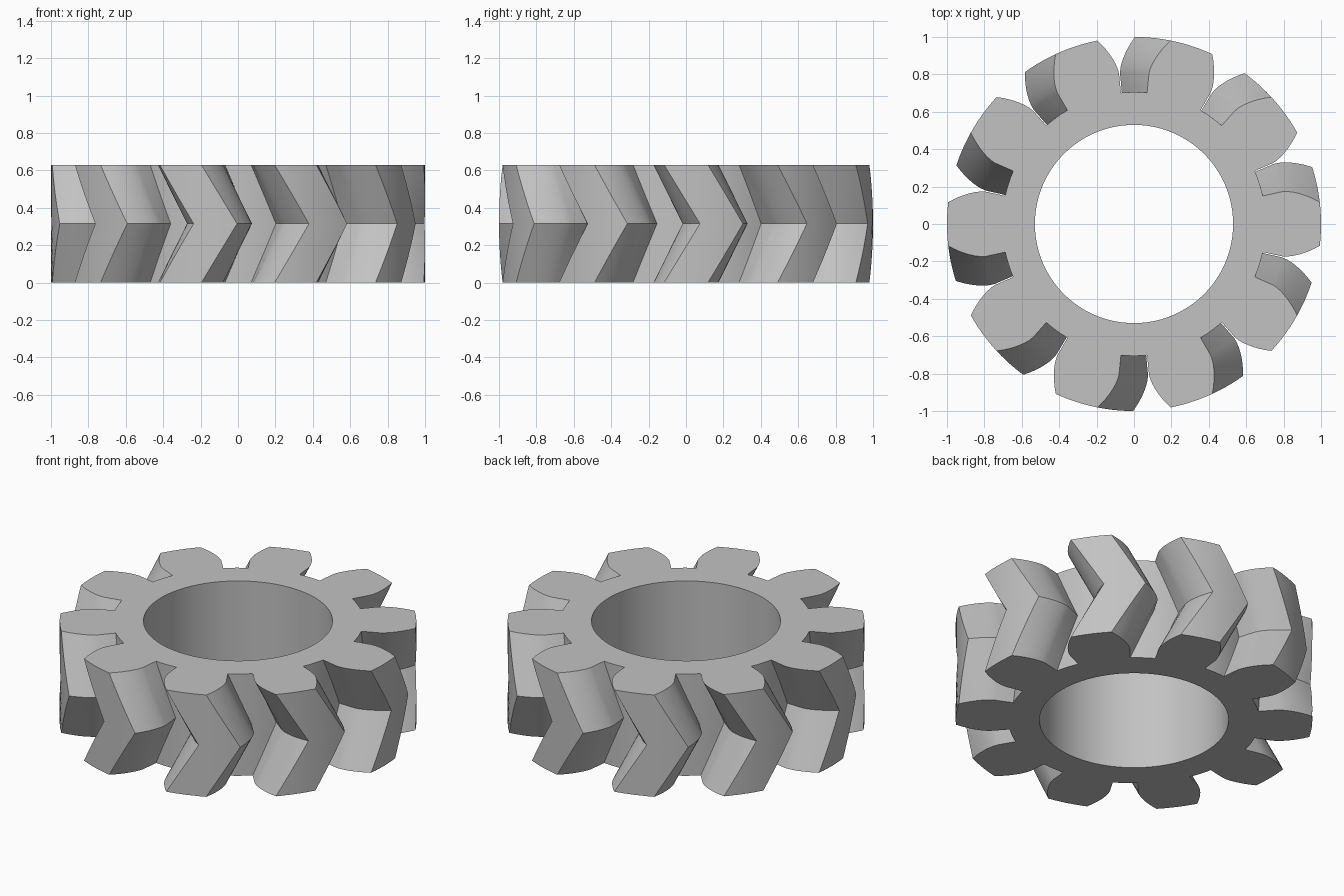
import bpy, bmesh
from math import acos, cos, sin, tan, pi, radians

cube = bpy.data.objects.get("Cube")
if cube:
    bpy.data.objects.remove(cube, do_unlink=True)

TEETH = 10
HEIGHT = 0.63
BORE_R, ROOT_R, BASE_R, TIP_R = 0.53, 0.705, 0.81, 1.0
BASE_HALF = radians(12.3)      # half tooth width at the base circle
TWIST = radians(11)            # turn of the teeth at mid height
STEPS = 5                      # layers per half
BORE_SEGMENTS = 96


def half_angle(r):
    """Half width of a tooth at radius r, on an involute flank."""
    a = acos(min(1, BASE_R / r))
    return BASE_HALF - (tan(a) - a)


def gear_profile():
    """Polar outline (radius, angle) of all the teeth, counter-clockwise."""
    radii = [BASE_R + (TIP_R - BASE_R) * i / 7 for i in range(8)]
    flank = [(ROOT_R, BASE_HALF)] + [(r, half_angle(r)) for r in radii]
    tip = half_angle(TIP_R)
    gap = 2 * pi / TEETH - 2 * BASE_HALF
    tooth = [(r, -a) for r, a in flank]
    tooth += [(TIP_R, tip * k / 3) for k in (-2, -1, 0, 1, 2)]
    tooth += flank[::-1]
    tooth += [(ROOT_R, BASE_HALF + gap * k / 4) for k in (1, 2, 3)]
    return [(r, a + 2 * pi * t / TEETH) for t in range(TEETH) for r, a in tooth]


def add_ring(bm, polar, z, turn=0):
    return [bm.verts.new((r * cos(a + turn), r * sin(a + turn), z)) for r, a in polar]


def bridge(bm, low, high):
    n = len(low)
    for i in range(n):
        j = (i + 1) % n
        bm.faces.new((low[i], low[j], high[j], high[i]))


def ring_edges(bm, ring):
    return [bm.edges.get((ring[i - 1], ring[i])) for i in range(len(ring))]


bm = bmesh.new()

# Toothed outside, twisting to mid height and back
outline = gear_profile()
layers = []
for i in range(2 * STEPS + 1):
    turn = TWIST * (1 - abs(i - STEPS) / STEPS)
    layers.append(add_ring(bm, outline, HEIGHT * i / (2 * STEPS), turn))
for low, high in zip(layers, layers[1:]):
    bridge(bm, low, high)

# Straight round bore
circle = [(BORE_R, 2 * pi * i / BORE_SEGMENTS) for i in range(BORE_SEGMENTS)]
bore_low, bore_high = add_ring(bm, circle, 0), add_ring(bm, circle, HEIGHT)
bridge(bm, bore_low[::-1], bore_high[::-1])

# Flat end faces with the hole left open
for outer, inner, up in ((layers[0], bore_low, -1), (layers[-1], bore_high, 1)):
    bmesh.ops.triangle_fill(bm, use_beauty=True, use_dissolve=False,
                            edges=ring_edges(bm, outer) + ring_edges(bm, inner),
                            normal=(0, 0, up))
bmesh.ops.recalc_face_normals(bm, faces=bm.faces[:])

mesh = bpy.data.meshes.new("herringbone_gear")
bm.to_mesh(mesh)
bm.free()
gear = bpy.data.objects.new("herringbone_gear", mesh)
bpy.context.collection.objects.link(gear)

# Plain grey metal
grey = bpy.data.materials.new("light_grey")
grey.use_nodes = True
colour = (0.54, 0.54, 0.54, 1)
grey.diffuse_color = colour
grey.node_tree.nodes["Principled BSDF"].inputs["Base Color"].default_value = colour
mesh.materials.append(grey)

bpy.ops.object.select_all(action='DESELECT')
gear.select_set(True)
bpy.context.view_layer.objects.active = gear
bpy.ops.object.shade_smooth_by_angle(angle=radians(30))
